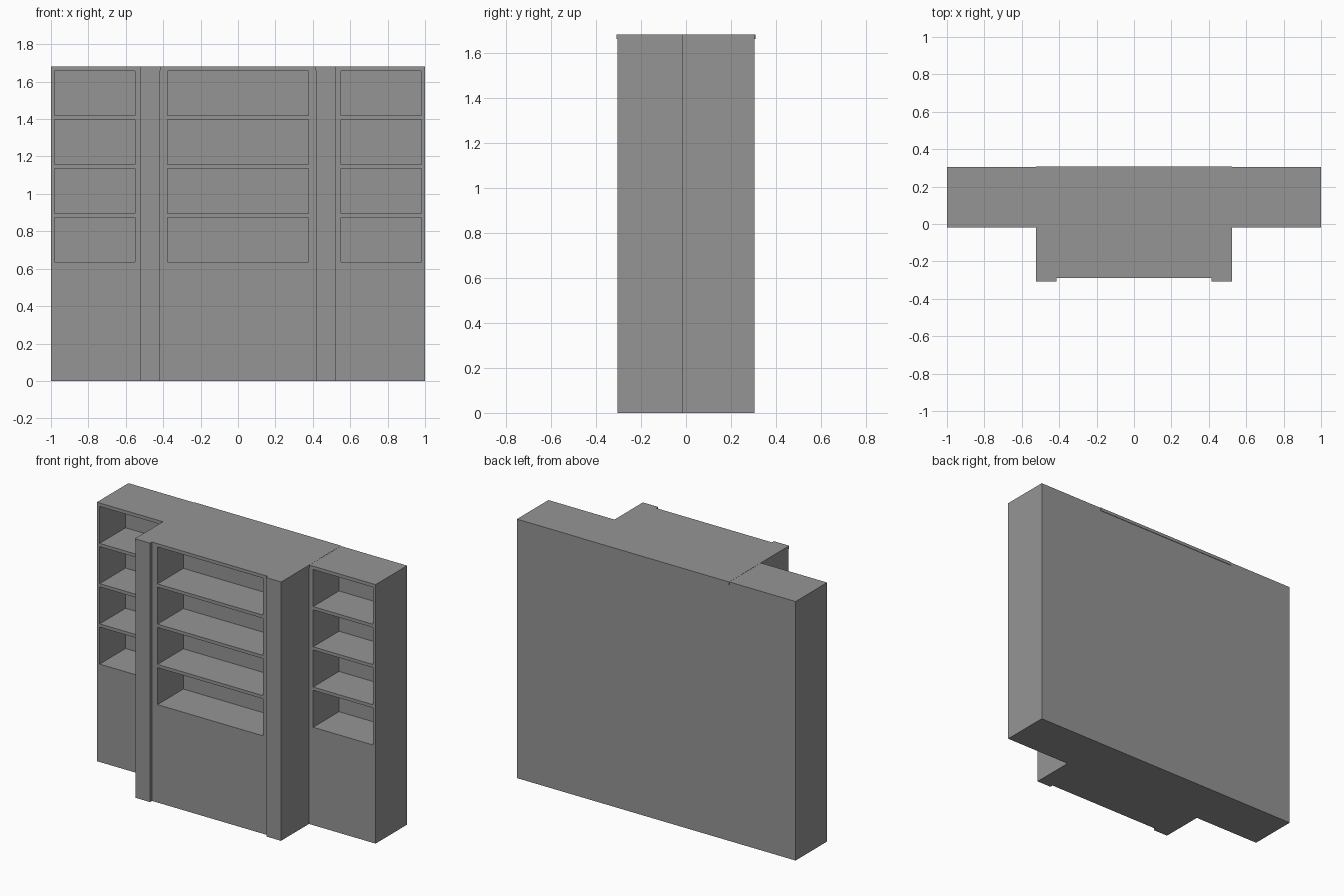
import bpy
import bmesh

default = bpy.data.objects.get("Cube")
if default:
    bpy.data.objects.remove(default, do_unlink=True)

HEIGHT = 1.68
BACK, SIDE_FRONT, CENTRE_FRONT, PILASTER_FRONT = 0.305, -0.018, -0.285, -0.305
INNER, OUTER = 0.418, 0.522      # pilaster edges
SHELF_DEPTH = 0.265

grey = bpy.data.materials.new("plain grey")
grey.use_nodes = True
grey.diffuse_color = (0.3, 0.3, 0.3, 1)
grey.node_tree.nodes["Principled BSDF"].inputs["Base Color"].default_value = (0.3, 0.3, 0.3, 1)


def add_prism(bm, outline, z0, z1):
    """Extrude a closed plan outline from z0 up to z1."""
    face = bm.faces.new([bm.verts.new((x, y, z0)) for x, y in outline])
    top = bmesh.ops.extrude_face_region(bm, geom=[face])["geom"]
    verts = [v for v in top if isinstance(v, bmesh.types.BMVert)]
    bmesh.ops.translate(bm, verts=verts, vec=(0, 0, z1 - z0))


def rect(x0, x1, y0, y1):
    return [(x0, y0), (x1, y0), (x1, y1), (x0, y1)]


def mirrored(half):
    """Complete a right-hand outline with its mirror image."""
    return half + [(-x, y) for x, y in reversed(half)]


def make_object(name, prisms):
    bm = bmesh.new()
    for prism in prisms:
        add_prism(bm, *prism)
    bmesh.ops.recalc_face_normals(bm, faces=bm.faces)
    mesh = bpy.data.meshes.new(name)
    bm.to_mesh(mesh)
    bm.free()
    mesh.materials.append(grey)
    obj = bpy.data.objects.new(name, mesh)
    bpy.context.collection.objects.link(obj)
    return obj


# Stepped main body
plan = mirrored([(INNER, CENTRE_FRONT), (INNER, SIDE_FRONT), (1, SIDE_FRONT), (1, BACK)])
body = make_object("bookcase_body", [(plan, 0, HEIGHT)])

# Open compartments: four rows in three bays
recesses = []
for row in range(4):
    z0 = 0.635 + row * 0.261
    for x0, x1, front in ((-0.98, -0.552, SIDE_FRONT),
                          (-0.378, 0.378, CENTRE_FRONT),
                          (0.552, 0.98, SIDE_FRONT)):
        recesses.append((rect(x0, x1, front - 0.1, front + SHELF_DEPTH), z0, z0 + 0.24))
cutter = make_object("compartment_cutter", recesses)
cutter.hide_render = True
cut = body.modifiers.new("compartments", "BOOLEAN")
cut.operation = "DIFFERENCE"
cut.solver = "EXACT"
cut.object = cutter
bpy.context.view_layer.objects.active = body
bpy.ops.object.modifier_apply(modifier=cut.name)
bpy.data.objects.remove(cutter, do_unlink=True)

# Pilasters flanking the centre bay
for name, side in (("left_pilaster", 1), ("right_pilaster", -1)):
    x0, x1 = sorted((side * INNER, side * OUTER))
    make_object(name, [(rect(x0, x1, PILASTER_FRONT, SIDE_FRONT), 0, HEIGHT)])

# Thin cap over the centre bay, just proud of the body
LIP = 0.003
cap_plan = mirrored([(INNER - LIP, CENTRE_FRONT - LIP), (INNER - LIP, PILASTER_FRONT - LIP),
                     (OUTER + LIP, PILASTER_FRONT - LIP), (OUTER + LIP, BACK + LIP)])
make_object("top_cap", [(cap_plan, HEIGHT - 0.02, HEIGHT + 0.001)])
